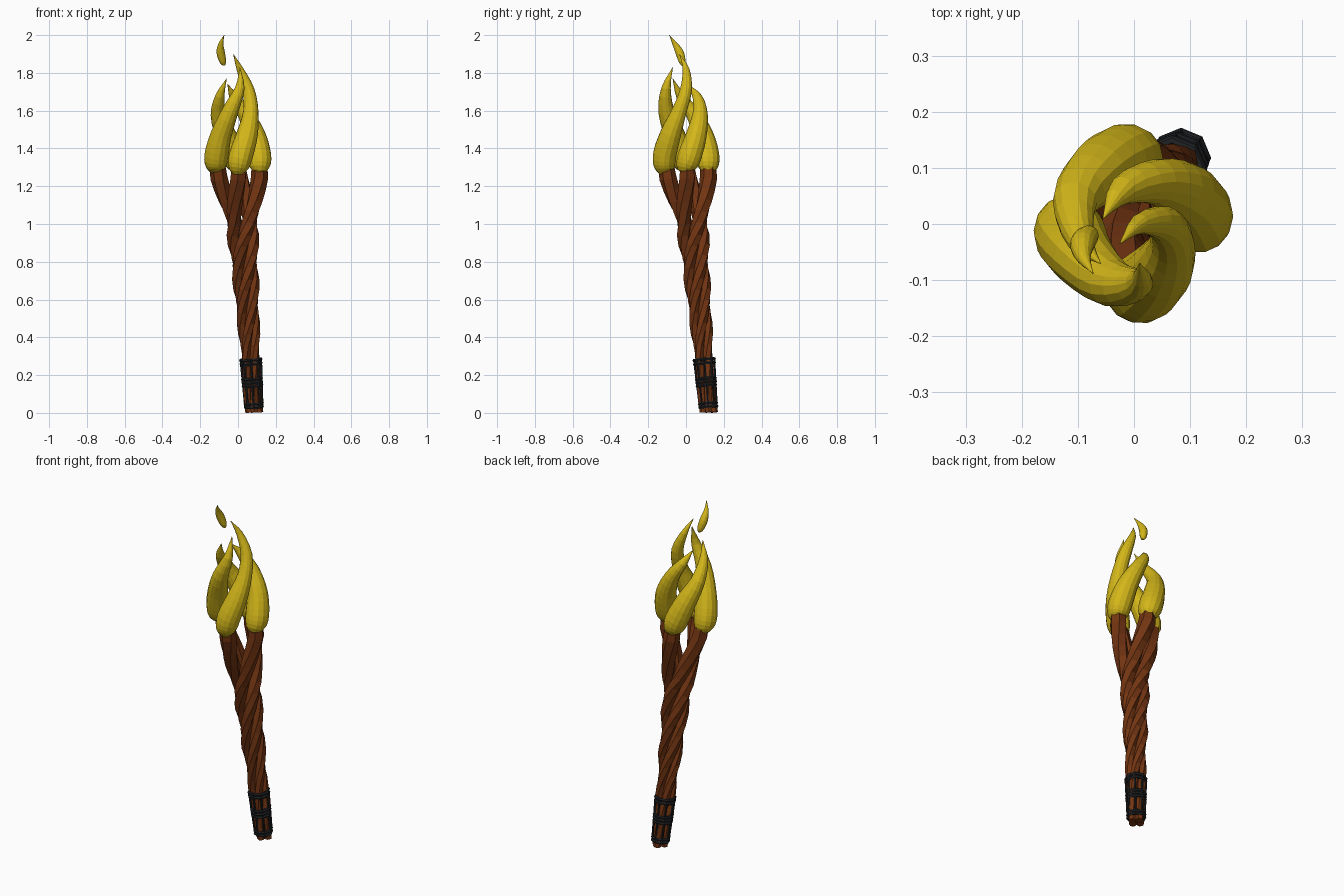
import bpy, bmesh, math
from mathutils import Vector

if "Cube" in bpy.data.objects:
    bpy.data.objects.remove(bpy.data.objects["Cube"])


def material(name, rgb):
    m = bpy.data.materials.new(name)
    m.diffuse_color = (*rgb, 1)
    m.use_nodes = True
    m.node_tree.nodes["Principled BSDF"].inputs["Base Color"].default_value = m.diffuse_color
    return m


WOOD = material("wood", (0.17, 0.035, 0.006))
FLAME = material("flame", (0.65, 0.47, 0.01))
IRON = material("iron", (0.015, 0.017, 0.02))


def axis(z):
    """Centre of the leaning shaft at height z."""
    return Vector((0.086 - 0.064 * z, 0.121 - 0.088 * z, z))


def lerp_table(table, z):
    for a, b in zip(table, table[1:]):
        if z <= b[0]:
            t = (z - a[0]) / (b[0] - a[0])
            return [p + (q - p) * t for p, q in zip(a[1:], b[1:])]
    return table[-1][1:]


def sweep(name, pts, sides, mat, spins=None):
    """Skin a polygon along (position, radius) points, closed at both ends."""
    bm = bmesh.new()
    rings = []
    for i, (p, r) in enumerate(pts):
        d = pts[min(i + 1, len(pts) - 1)][0] - pts[max(i - 1, 0)][0]
        q = Vector((0, 0, 1)).rotation_difference(d.normalized())
        s = spins[i] if spins else 0
        rings.append([bm.verts.new(p + q @ Vector((
            r * math.cos(s + math.tau * k / sides),
            r * math.sin(s + math.tau * k / sides), 0))) for k in range(sides)])
    for a, b in zip(rings, rings[1:]):
        for k in range(sides):
            n = (k + 1) % sides
            bm.faces.new((a[k], a[n], b[n], b[k]))
    bm.faces.new(rings[0][::-1])
    bm.faces.new(rings[-1])
    me = bpy.data.meshes.new(name)
    bm.to_mesh(me)
    bm.free()
    me.materials.append(mat)
    ob = bpy.data.objects.new(name, me)
    bpy.context.collection.objects.link(ob)
    return ob


def smooth_path(ctrl, steps):
    """Catmull-Rom through (x, y, z, radius) control points."""
    c = [Vector(p) for p in ctrl]
    c = [2 * c[0] - c[1]] + c + [2 * c[-1] - c[-2]]
    out = []
    for i in range(1, len(c) - 2):
        a, b, d, e = c[i - 1:i + 3]
        for s in range(steps):
            t = s / steps
            out.append(0.5 * (2 * b + (d - a) * t + (2 * a - 5 * b + 4 * d - e) * t * t
                              + (3 * b - a - 3 * d + e) * t ** 3))
    out.append(c[-2])
    return [(v.to_3d(), max(v.w, 0.001)) for v in out]


# Four twisted wooden strands: height, twist, distance from axis, thickness
STRAND = [(0.01, -360, 0.027, 0.021), (0.12, -350, 0.028, 0.022),
          (0.33, -315, 0.032, 0.024), (0.57, -225, 0.037, 0.030),
          (0.80, -135, 0.043, 0.034), (1.02, -45, 0.057, 0.038),
          (1.15, -15, 0.088, 0.043), (1.24, -3, 0.107, 0.046), (1.31, 0, 0.112, 0.042)]
for n in range(4):
    pts, spins = [], []
    for i in range(23):
        z = 0.003 + 1.297 * i / 22
        twist, dist, rad = lerp_table(STRAND, max(z, 0.01))
        a = math.radians(twist + 90 * n)
        pts.append((axis(z) + Vector((math.cos(a), math.sin(a), 0)) * dist, rad))
        spins.append(a)
    sweep(f"wood_strand_{n + 1}", pts, 6, WOOD, spins)

# Flame tongues, one on each strand, and a loose flame drop
FLAMES = {
    "flame_right": [(.112, 0, 1.262, .015), (.114, 0, 1.30, .052), (.112, .02, 1.36, .064),
                    (.09, .055, 1.47, .056), (.04, .075, 1.58, .041),
                    (-.02, .06, 1.67, .026), (-.055, .01, 1.74, 0)],
    "flame_back": [(0, .112, 1.262, .015), (0, .116, 1.30, .052), (-.02, .114, 1.36, .064),
                   (-.065, .09, 1.47, .056), (-.105, .04, 1.58, .040),
                   (-.095, -.03, 1.68, .024), (-.06, -.07, 1.77, 0)],
    "flame_left": [(-.112, 0, 1.262, .015), (-.116, 0, 1.30, .052), (-.114, -.02, 1.36, .064),
                   (-.09, -.06, 1.47, .056), (-.04, -.105, 1.60, .043),
                   (.01, -.105, 1.72, .025), (.01, -.07, 1.83, 0)],
    "flame_front": [(0, -.112, 1.25, .015), (.002, -.115, 1.30, .054), (.018, -.112, 1.37, .063),
                    (.05, -.08, 1.48, .056), (.068, -.035, 1.60, .040),
                    (.055, .0, 1.71, .032), (.01, 0, 1.82, .018), (-.025, -.035, 1.90, 0)],
    "flame_drop": [(-.072, -.02, 1.84, .006), (-.08, -.02, 1.86, .018), (-.092, -.035, 1.91, .022),
                   (-.09, -.06, 1.955, .013), (-.073, -.088, 2.0, 0)],
}
for name, ctrl in FLAMES.items():
    sweep(name, smooth_path(ctrl, 3), 14, FLAME)


# Iron handle cage: paired octagonal hoops joined by thin upright bars
def cage_radius(z):
    return 0.044 + 0.034 * z


tilt = Vector((0, 0, 1)).rotation_difference((axis(1) - axis(0)).normalized())
for i, z in enumerate((0.032, 0.05, 0.145, 0.163, 0.181, 0.262, 0.282)):
    bpy.ops.mesh.primitive_torus_add(major_segments=8, minor_segments=6,
                                     major_radius=cage_radius(z), minor_radius=0.0085,
                                     location=axis(z), rotation=tilt.to_euler())
    hoop = bpy.context.object
    hoop.name = f"handle_hoop_{i + 1}"
    hoop.data.materials.append(IRON)
for k in range(8):
    a = math.tau * k / 8
    d = tilt @ Vector((math.cos(a), math.sin(a), 0))
    pts = [(axis(z) + d * cage_radius(z), 0.006) for z in (0.028, 0.285)]
    sweep(f"handle_bar_{k + 1}", pts, 6, IRON)
